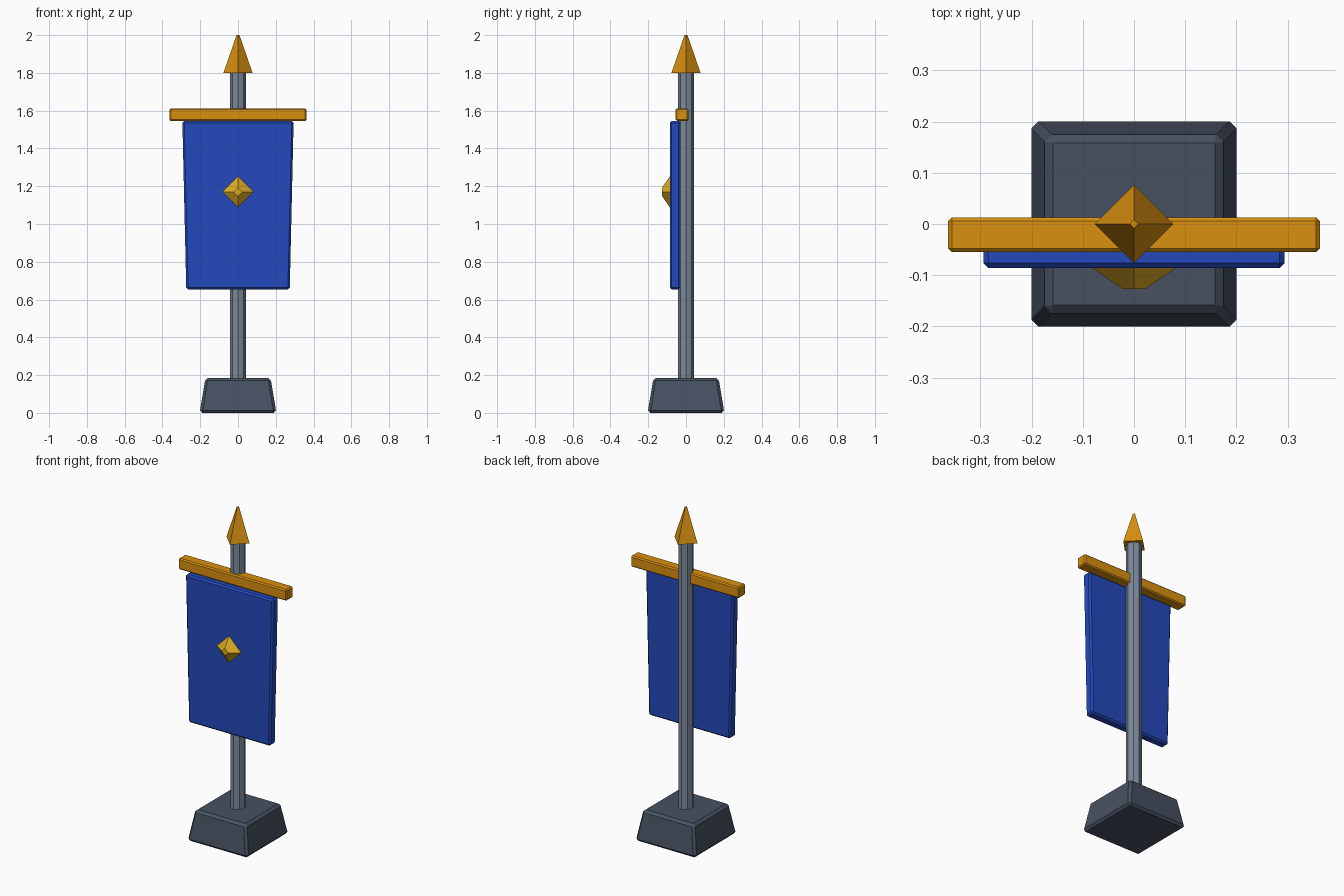
import bpy, math
from mathutils import Matrix

if "Cube" in bpy.data.objects:
    bpy.data.objects.remove(bpy.data.objects["Cube"], do_unlink=True)


def material(name, rgb):
    """Flat material from 0-255 sRGB values, stored as linear."""
    lin = [((c / 255 + 0.055) / 1.055) ** 2.4 for c in rgb] + [1]
    m = bpy.data.materials.new(name)
    m.use_nodes = True
    m.diffuse_color = lin
    m.node_tree.nodes["Principled BSDF"].inputs["Base Color"].default_value = lin
    return m


gold = material("gold", (217, 144, 16))
pale_gold = material("pale gold", (222, 172, 36))
blue = material("banner blue", (35, 73, 188))
steel = material("steel grey", (124, 138, 156))
stone = material("dark stone", (71, 81, 97))


def finish(name, mat, bevel=0):
    ob = bpy.context.object
    ob.name = ob.data.name = name
    ob.data.materials.append(mat)
    if bevel:
        mod = ob.modifiers.new("Bevel", "BEVEL")
        mod.width = bevel
        mod.segments = 1
        mod.limit_method = "ANGLE"
    return ob


def box(name, mat, center, size, bevel, top_scale=(1, 1)):
    """Bevelled box whose top can be narrower or wider than its bottom."""
    bpy.ops.mesh.primitive_cube_add(size=1, location=center)
    ob = bpy.context.object
    for v in ob.data.vertices:
        sx, sy = top_scale if v.co.z > 0 else (1, 1)
        v.co = (v.co.x * size[0] * sx, v.co.y * size[1] * sy, v.co.z * size[2])
    return finish(name, mat, bevel)


def frustum(name, mat, sides, r1, r2, depth, center, bevel=0, tilt=0):
    """Faceted cone or cylinder with corners on its axes."""
    bpy.ops.mesh.primitive_cone_add(vertices=sides, radius1=r1, radius2=r2,
                                    depth=depth, location=center)
    bpy.context.object.data.transform(Matrix.Rotation(tilt, 4, "X"))
    return finish(name, mat, bevel)


# Foot and pole
box("base", stone, (0, 0, 0.0925), (0.406, 0.406, 0.185), 0.014, (0.85, 0.85))
frustum("pole", steel, 8, 0.043, 0.043, 1.66, (0, 0, 0.98))

# Spear tip
frustum("spear_tip", gold, 4, 0.077, 0.008, 0.2, (0, 0, 1.9))

# Crossbar and hanging cloth, slightly wider at the top
box("crossbar", gold, (0, -0.021, 1.579), (0.726, 0.067, 0.067), 0.007)
box("banner", blue, (0, -0.058, 1.1), (0.548, 0.056, 0.892), 0.01, (1.075, 1))

# Diamond emblem projecting from the cloth
frustum("emblem", pale_gold, 4, 0.086, 0.022, 0.044, (0, -0.105, 1.17),
        tilt=math.pi / 2)
